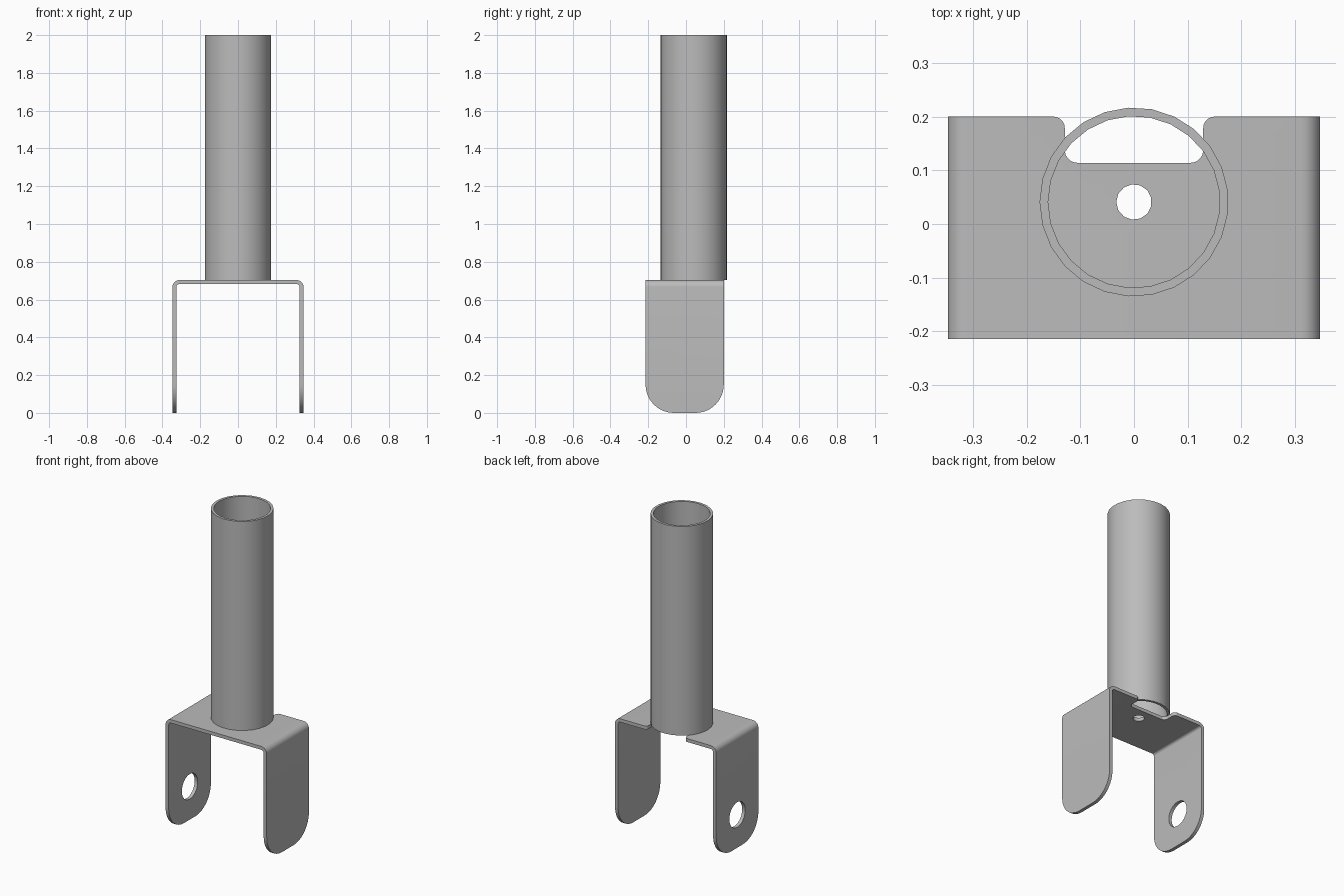
import bpy
import bmesh
from math import pi, cos, sin, tan
from mathutils import Vector

cube = bpy.data.objects.get("Cube")
if cube:
    bpy.data.objects.remove(cube, do_unlink=True)

steel = bpy.data.materials.new("grey_steel")
steel.use_nodes = True
GREY = (0.5, 0.5, 0.5, 1)
steel.diffuse_color = GREY
steel.node_tree.nodes["Principled BSDF"].inputs["Base Color"].default_value = GREY


def rounded(corners, steps=8):
    """Closed 2D outline from (x, y, fillet radius) corners."""
    pts = []
    for i, (x, y, r) in enumerate(corners):
        p = Vector((x, y))
        if r == 0:
            pts.append(p)
            continue
        a = (Vector(corners[i - 1][:2]) - p).normalized()
        b = (Vector(corners[(i + 1) % len(corners)][:2]) - p).normalized()
        half = a.angle(b) / 2
        start = p + a * (r / tan(half))
        centre = p + (a + b).normalized() * (r / sin(half))
        u, v = start - centre, -a * r
        sweep = pi - 2 * half
        pts += [centre + u * cos(sweep * k / steps) + v * sin(sweep * k / steps)
                for k in range(steps + 1)]
    return pts


def circle(cx, cy, r, sides):
    return [Vector((cx + r * cos(pi + 2 * pi * k / sides),
                    cy + r * sin(pi + 2 * pi * k / sides))) for k in range(sides)]


def prism(name, outline, axis, lo, hi):
    """Extrude a 2D outline along one axis from lo to hi."""
    place = {"x": lambda p, d: (d, p.x, p.y),
             "y": lambda p, d: (p.x, d, p.y),
             "z": lambda p, d: (p.x, p.y, d)}[axis]
    bm = bmesh.new()
    low = [bm.verts.new(place(p, lo)) for p in outline]
    high = [bm.verts.new(place(p, hi)) for p in outline]
    bm.faces.new(low)
    bm.faces.new(high)
    for i in range(len(low)):
        bm.faces.new((low[i - 1], low[i], high[i], high[i - 1]))
    bmesh.ops.recalc_face_normals(bm, faces=bm.faces)
    mesh = bpy.data.meshes.new(name)
    bm.to_mesh(mesh)
    bm.free()
    mesh.materials.append(steel)
    obj = bpy.data.objects.new(name, mesh)
    bpy.context.collection.objects.link(obj)
    return obj


def finish(obj, cuts):
    """Apply the boolean cuts, remove the cutters and smooth the curves."""
    for operation, cutter in cuts:
        mod = obj.modifiers.new(cutter.name, "BOOLEAN")
        mod.operation, mod.object, mod.solver = operation, cutter, "EXACT"
        cutter.hide_render = True
    graph = bpy.context.evaluated_depsgraph_get()
    mesh = bpy.data.meshes.new_from_object(obj.evaluated_get(graph))
    obj.modifiers.clear()
    obj.data = mesh
    for _, cutter in cuts:
        bpy.data.objects.remove(cutter, do_unlink=True)
    bpy.ops.object.select_all(action="DESELECT")
    obj.select_set(True)
    bpy.context.view_layer.objects.active = obj
    bpy.ops.object.shade_smooth_by_angle(angle=pi / 6)


# Main sizes
W, T, TOP = 0.347, 0.021, 0.703
FRONT, BACK = -0.214, 0.2
TUBE_Y = 0.041

# Bent sheet bracket: U profile swept front to back
IN = W - T
bracket = prism("fork_bracket", rounded([
    (-W, -0.1, 0), (-W, TOP, 0.037), (W, TOP, 0.037), (W, -0.1, 0),
    (IN, -0.1, 0), (IN, TOP - T, 0.016), (-IN, TOP - T, 0.016), (-IN, -0.1, 0)]),
    "y", -0.4, 0.4)

# Side outline that rounds the leg ends
side = prism("side_outline", rounded([
    (FRONT, 0, 0.15), (BACK, 0, 0.15), (BACK, 1, 0), (FRONT, 1, 0)], 12),
    "x", -1, 1)

# Rear notch with rounded mouth and corners
half = [(0.2, 0.3, 0), (0.2, BACK, 0), (0.129, BACK, 0.021), (0.129, 0.114, 0.024)]
notch = prism("notch_cutter", rounded(
    half + [(-x, y, r) for x, y, r in reversed(half)]), "z", 0.6, 0.8)

# Drain hole under the tube, axle hole in the right leg only
drain = prism("drain_cutter", circle(0, TUBE_Y, 0.033, 13), "z", 0.6, 0.8)
axle = prism("axle_cutter", circle(-0.007, 0.205, 0.078, 24), "x", -0.5, -0.2)

finish(bracket, [("INTERSECT", side), ("DIFFERENCE", notch),
                 ("DIFFERENCE", drain), ("DIFFERENCE", axle)])

# Open tube standing on the bracket
tube = prism("stem_tube", circle(0, TUBE_Y, 0.176, 25), "z", TOP, 2)
bore = prism("bore_cutter", circle(0, TUBE_Y, 0.16, 25), "z", 0.5, 2.2)
finish(tube, [("DIFFERENCE", bore)])
